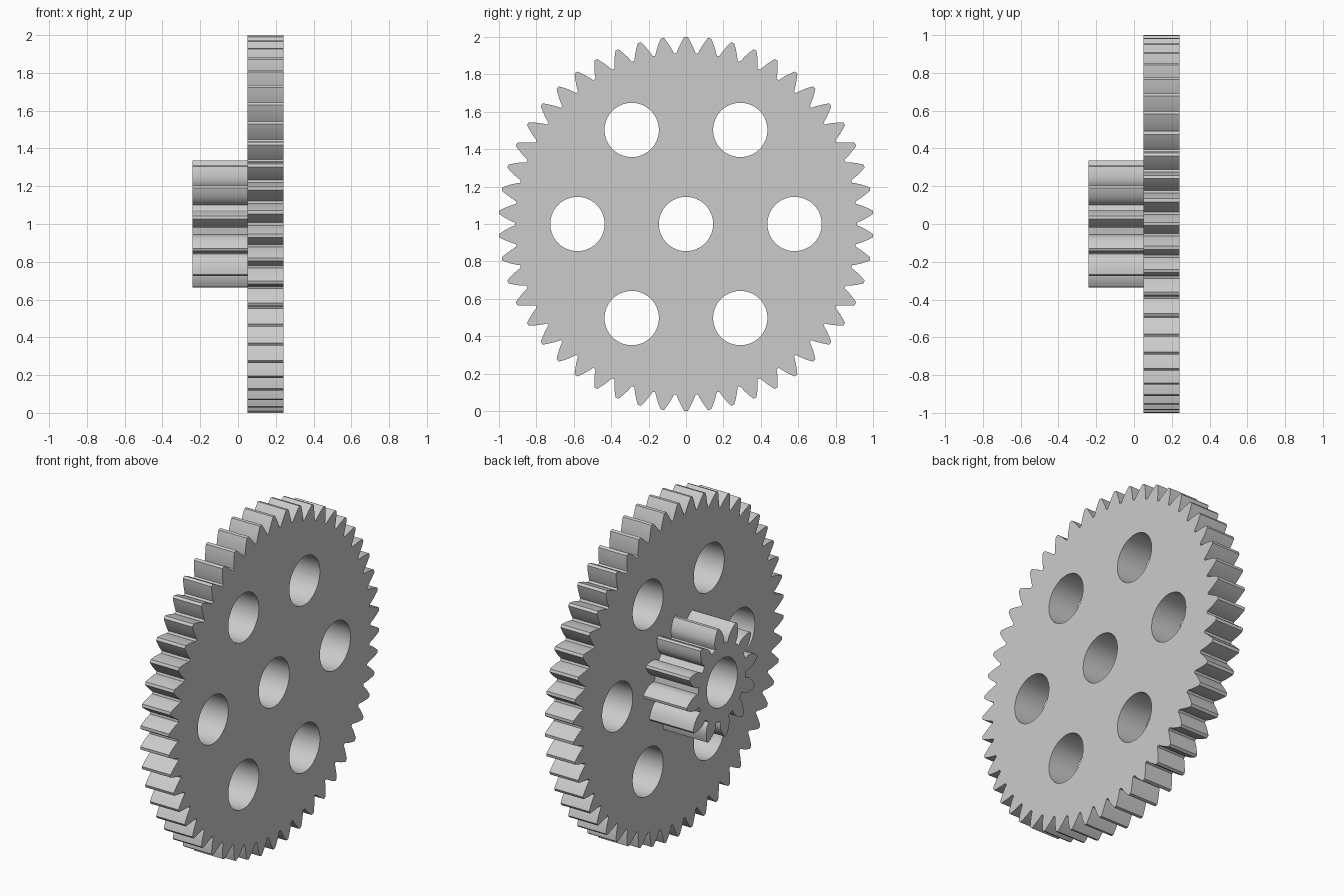
import bpy, bmesh
from math import pi, sin, cos, tan, acos, radians
from mathutils import Matrix

cube = bpy.data.objects.get("Cube")
if cube:
    bpy.data.objects.remove(cube, do_unlink=True)

grey = bpy.data.materials.new("plain_grey")
grey.use_nodes = True
grey.diffuse_color = (0.6, 0.6, 0.6, 1)
grey.node_tree.nodes["Principled BSDF"].inputs["Base Color"].default_value = (0.6, 0.6, 0.6, 1)

PRESSURE = radians(28)
BORE = 0.145
AXIS_Z = 1.0


def polar(r, a):
    return r * cos(a), r * sin(a)


def circle(x, y, r, sides=72):
    return [(x + r * cos(2 * pi * i / sides), y + r * sin(2 * pi * i / sides))
            for i in range(sides)]


def gear_outline(teeth, outer, start, steps=7):
    """Involute tooth outline, repeated around the axis."""
    module = 2 * outer / (teeth + 2)
    pitch = module * teeth / 2
    root = pitch - 1.25 * module
    base = pitch * cos(PRESSURE)

    def involute(r):
        a = acos(min(1, base / r))
        return tan(a) - a

    def half_angle(r):
        return pi / (2 * teeth) + involute(pitch) - involute(r)

    radii = [root + (outer - root) * i / steps for i in range(steps + 1)]
    points = []
    for t in range(teeth):
        mid = start + 2 * pi * t / teeth
        points += [polar(r, mid - half_angle(r)) for r in radii]
        points.append(polar(outer, mid))
        points += [polar(r, mid + half_angle(r)) for r in reversed(radii)]
    return points


def plate(name, loops, x0, x1):
    """Fill nested outlines and extrude them along x."""
    curve = bpy.data.curves.new(name + "_profile", 'CURVE')
    curve.dimensions = '2D'
    curve.fill_mode = 'BOTH'
    curve.extrude = (x1 - x0) / 2
    for loop in loops:
        spline = curve.splines.new('POLY')
        spline.points.add(len(loop) - 1)
        for p, (x, y) in zip(spline.points, loop):
            p.co = (x, y, 0, 1)
        spline.use_cyclic_u = True
    helper = bpy.data.objects.new(name + "_profile", curve)
    bpy.context.collection.objects.link(helper)
    bpy.context.view_layer.update()
    evaluated = helper.evaluated_get(bpy.context.evaluated_depsgraph_get())
    mesh = bpy.data.meshes.new_from_object(evaluated)
    bpy.data.objects.remove(helper, do_unlink=True)
    bpy.data.curves.remove(curve)

    # Stand the profile upright: its x becomes y, its y becomes z
    upright = Matrix(((0, 0, 1, (x0 + x1) / 2), (1, 0, 0, 0),
                      (0, 1, 0, AXIS_Z), (0, 0, 0, 1)))
    bm = bmesh.new()
    bm.from_mesh(mesh)
    bmesh.ops.remove_doubles(bm, verts=bm.verts, dist=1e-5)
    bm.transform(upright)
    bmesh.ops.recalc_face_normals(bm, faces=bm.faces)
    for f in bm.faces:
        f.smooth = True
        f.material_index = 0
    bm.to_mesh(mesh)
    bm.free()
    mesh.set_sharp_from_angle(angle=radians(25))
    mesh.materials.clear()
    mesh.materials.append(grey)
    mesh.name = name
    obj = bpy.data.objects.new(name, mesh)
    bpy.context.collection.objects.link(obj)
    return obj


# Large wheel with a centre bore and six lightening holes
holes = [circle(*polar(0.58, k * pi / 3), BORE) for k in range(6)]
plate("large_gear",
      [gear_outline(50, 1.0, pi / 2), circle(0, 0, BORE)] + holes, 0.05, 0.24)

# Small pinion on the -x side, sharing the bore
plate("small_pinion",
      [gear_outline(12, 0.336, radians(24)), circle(0, 0, BORE)], -0.24, 0.05)
